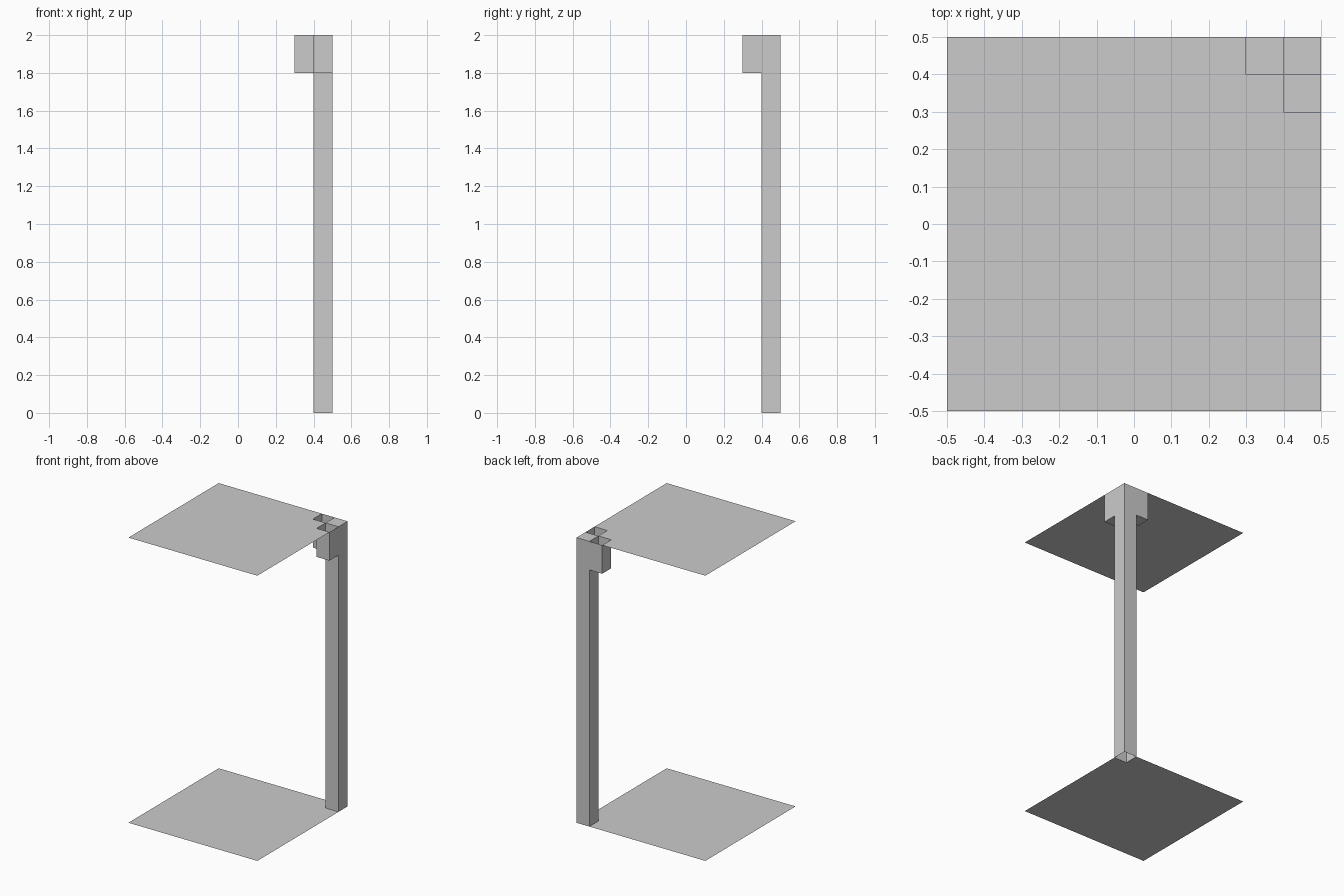
import bpy, bmesh
from mathutils import Vector

if "Cube" in bpy.data.objects:
    bpy.data.objects.remove(bpy.data.objects["Cube"])


def finish(name, bm):
    mesh = bpy.data.meshes.new(name)
    bm.to_mesh(mesh)
    bm.free()
    obj = bpy.data.objects.new(name, mesh)
    bpy.context.collection.objects.link(obj)
    return obj


def open_box(name, lo, hi, open_sides):
    """Thin-walled box without the faces that point along open_sides."""
    bm = bmesh.new()
    bmesh.ops.create_cube(bm, size=1)
    lo, hi = Vector(lo), Vector(hi)
    for v in bm.verts:
        v.co = (lo + hi) / 2 + v.co * (hi - lo)
    bm.normal_update()
    gone = [f for f in bm.faces
            if any(f.normal.dot(Vector(d)) > 0.9 for d in open_sides)]
    bmesh.ops.delete(bm, geom=gone, context='FACES')
    return finish(name, bm)


def sheet(name, z, holes):
    """Square sheet split along the bracket lines, without the hole cells."""
    cuts = [-0.5, 0.3, 0.4, 0.5]
    bm = bmesh.new()
    grid = [[bm.verts.new((x, y, z)) for y in cuts] for x in cuts]
    for i in range(3):
        for j in range(3):
            if (i, j) not in holes:
                bm.faces.new((grid[i][j], grid[i + 1][j],
                              grid[i + 1][j + 1], grid[i][j + 1]))
    return finish(name, bm)


# Top sheet opens into both brackets, bottom sheet opens into the post
sheet("top_sheet", 2.0, {(1, 2), (2, 1)})
sheet("bottom_sheet", 0.0, {(2, 2)})

# Corner post, its top closed by the top sheet
open_box("corner_post", (0.4, 0.4, 0), (0.5, 0.5, 2), [(0, 0, 1), (0, 0, -1)])

# Brackets share a wall with the post and are open at the top
open_box("side_bracket", (0.3, 0.4, 1.8), (0.4, 0.5, 2), [(0, 0, 1), (1, 0, 0)])
open_box("front_bracket", (0.4, 0.3, 1.8), (0.5, 0.4, 2), [(0, 0, 1), (0, 1, 0)])
